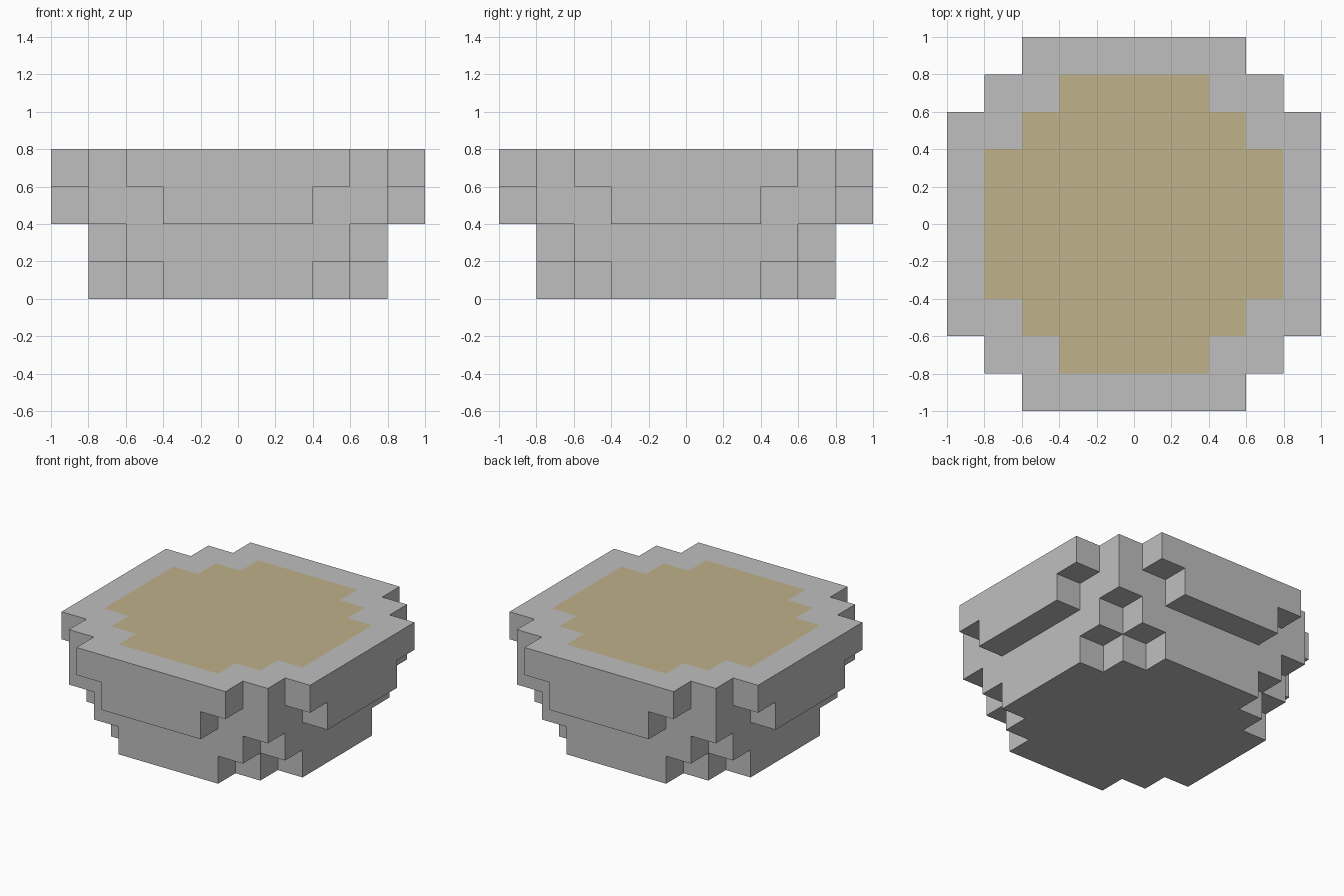
import bpy, bmesh, math
from mathutils import Vector

cube = bpy.data.objects.get("Cube")
if cube:
    bpy.data.objects.remove(cube, do_unlink=True)

CELL = 0.2


def material(name, colour):
    mat = bpy.data.materials.new(name)
    mat.use_nodes = True
    mat.diffuse_color = (*colour, 1)
    mat.node_tree.nodes["Principled BSDF"].inputs["Base Color"].default_value = (*colour, 1)
    return mat


stone = material("grey stone", (0.52, 0.52, 0.52))
sand = material("pale sand", (0.52, 0.44, 0.25))


def footprint(halves):
    """Cells of a stepped disc, from the half width of each row outwards."""
    return {(i, j) for j in range(-5, 5)
            for half in [halves[j if j >= 0 else -j - 1]]
            for i in range(-half, half)}


# Basin tiers from the foot up to the rim, then the sand filling
tiers = [footprint(h) for h in ([4, 4, 3, 2, 0], [4, 4, 4, 3, 0],
                                [5, 5, 4, 4, 2], [5, 5, 5, 4, 3])]
filling = footprint([4, 4, 3, 2, 0])
solid = {(i, j, k) for k, tier in enumerate(tiers) for i, j in tier}


def add_face(bm, cell, normal):
    """One outer square of a block, on the side the normal points to."""
    n = Vector(normal)
    u = Vector((n.y, n.z, n.x))
    v = n.cross(u)
    centre = Vector(cell) + Vector((0.5, 0.5, 0.5)) + n / 2
    corners = [centre + (u * a + v * b) / 2
               for a, b in ((-1, -1), (1, -1), (1, 1), (-1, 1))]
    bm.faces.new([bm.verts.new(c * CELL) for c in corners])


def finish(bm, name, mat):
    """Weld the squares, merge flat areas and make the object."""
    bmesh.ops.remove_doubles(bm, verts=bm.verts, dist=0.001)
    bmesh.ops.dissolve_limit(bm, angle_limit=math.radians(1),
                             verts=bm.verts, edges=bm.edges)
    mesh = bpy.data.meshes.new(name)
    bm.to_mesh(mesh)
    bm.free()
    mesh.materials.append(mat)
    bpy.context.collection.objects.link(bpy.data.objects.new(name, mesh))


basin, surface = bmesh.new(), bmesh.new()
directions = [tuple(s if a == axis else 0 for a in range(3))
              for axis in range(3) for s in (-1, 1)]
for cell in sorted(solid):
    for d in directions:
        if tuple(c + o for c, o in zip(cell, d)) in solid:
            continue
        is_sand = d[2] == 1 and cell[2] == len(tiers) - 1 and cell[:2] in filling
        add_face(surface if is_sand else basin, cell, d)

finish(basin, "stone_basin", stone)
finish(surface, "sand_filling", sand)
